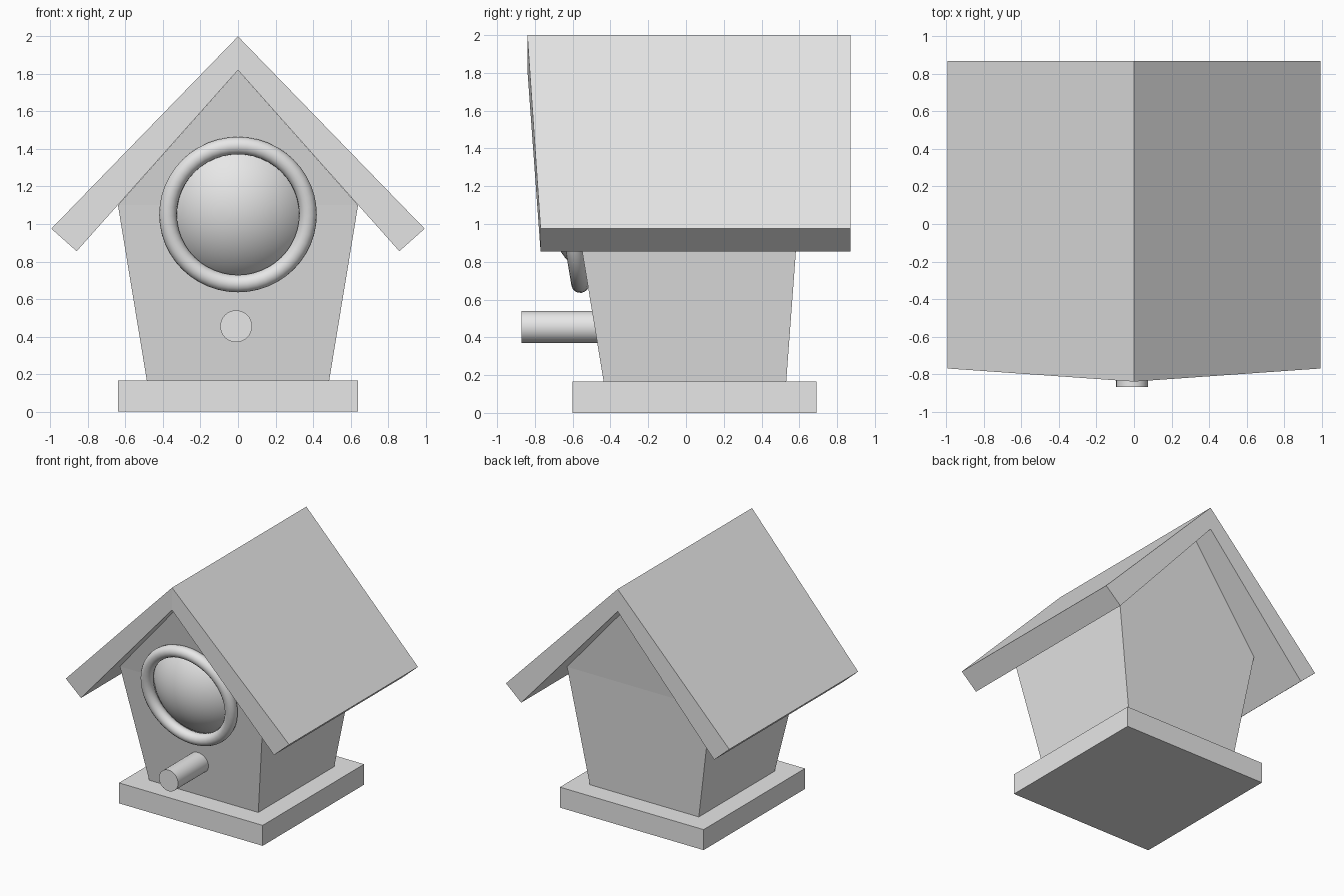
import bpy, bmesh, math
from mathutils import Matrix

cube = bpy.data.objects.get("Cube")
if cube:
    bpy.data.objects.remove(cube, do_unlink=True)

# One plain paint for the whole house
paint = bpy.data.materials.new("light grey")
paint.use_nodes = True
paint.diffuse_color = (0.8, 0.8, 0.8, 1)
paint.node_tree.nodes["Principled BSDF"].inputs["Base Color"].default_value = (0.8, 0.8, 0.8, 1)


def finish(name, bm, smooth=False):
    bmesh.ops.recalc_face_normals(bm, faces=bm.faces)
    mesh = bpy.data.meshes.new(name)
    bm.to_mesh(mesh)
    bm.free()
    mesh.materials.append(paint)
    obj = bpy.data.objects.new(name, mesh)
    bpy.context.collection.objects.link(obj)
    if smooth:
        bpy.ops.object.select_all(action="DESELECT")
        obj.select_set(True)
        bpy.context.view_layer.objects.active = obj
        bpy.ops.object.shade_smooth_by_angle(angle=math.radians(40))
    return obj


def prism(name, outline, caps):
    """Join a front and a back outline; each point is (x, z, front y, back y)."""
    bm = bmesh.new()
    front = [bm.verts.new((x, yf, z)) for x, z, yf, yb in outline]
    back = [bm.verts.new((x, yb, z)) for x, z, yf, yb in outline]
    n = len(outline)
    for i in range(n):
        j = (i + 1) % n
        bm.faces.new((front[i], front[j], back[j], back[i]))
    for cap in caps:
        bm.faces.new([front[i] for i in cap])
        bm.faces.new([back[i] for i in reversed(cap)])
    return finish(name, bm)


def lathe(name, profile, matrix, segments, closed=False):
    """Spin a (radius, height) profile about the local z axis."""
    bm = bmesh.new()
    verts = [bm.verts.new((r, 0, h)) for r, h in profile]
    pairs = list(zip(verts, verts[1:])) + ([(verts[-1], verts[0])] if closed else [])
    edges = [bm.edges.new(p) for p in pairs]
    bmesh.ops.spin(bm, geom=verts + edges, cent=(0, 0, 0), axis=(0, 0, 1),
                   angle=math.tau, steps=segments, use_duplicate=False)
    bmesh.ops.remove_doubles(bm, verts=bm.verts, dist=0.0005)
    bm.transform(matrix)
    return finish(name, bm, smooth=True)


# Base slab
prism("base", [(x, z, -0.60, 0.69) for x, z in
               ((-0.64, 0), (0.64, 0), (0.64, 0.165), (-0.64, 0.165))], [(0, 1, 2, 3)])

# Flaring walls with a gable at each end
prism("house_walls", [(-0.485, 0.16, -0.435, 0.53), (0.485, 0.16, -0.435, 0.53),
                      (0.64, 1.10, -0.59, 0.60), (0, 1.82, -0.735, 0.69),
                      (-0.64, 1.10, -0.59, 0.60)], [(0, 1, 2, 4), (4, 2, 3)])

# Thick pitched roof whose ridge juts forward
prism("roof", [(0, 2.0, -0.84, 0.87), (0.995, 0.975, -0.77, 0.87),
               (0.86, 0.855, -0.77, 0.87), (0, 1.82, -0.84, 0.87),
               (-0.86, 0.855, -0.77, 0.87), (-0.995, 0.975, -0.77, 0.87)],
      [(0, 1, 2, 3), (0, 3, 4, 5)])

# Ring and domed plug lie on the leaning front wall
lean = math.atan(0.168)
on_wall = Matrix.Translation((0, -0.622, 1.05)) @ Matrix.Rotation(math.pi / 2 + lean, 4, "X")
tube = [(0.373 + 0.047 * math.cos(a), 0.047 * math.sin(a))
        for a in (math.tau * i / 16 for i in range(16))]
lathe("hole_ring", tube, on_wall, 48, closed=True)

dome_radius = 0.46
dome = [(dome_radius * math.sin(a), dome_radius * math.cos(a) - 0.347)
        for a in (0.86 * i / 12 for i in range(13))]
lathe("hole_dome", dome, on_wall, 48)

# Perch peg
peg = Matrix.Translation((-0.01, -0.44, 0.455)) @ Matrix.Rotation(math.pi / 2, 4, "X")
lathe("perch", [(0, 0), (0.085, 0), (0.085, 0.43), (0, 0.43)], peg, 32)
